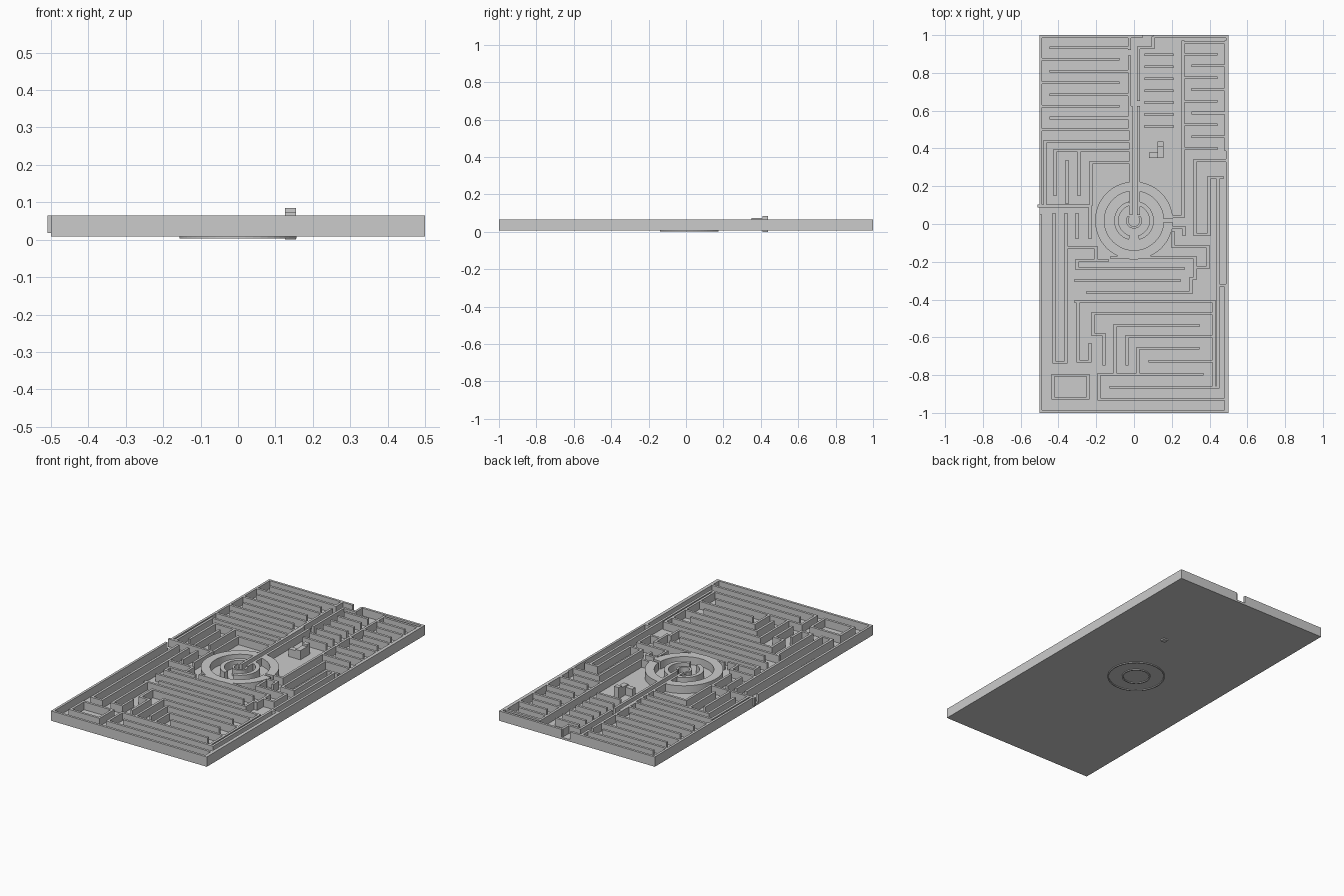
import bpy, bmesh, math

Z0, FLOOR, TOP = 0.008, 0.02, 0.065   # underside, floor level, wall top
T = 0.014                             # wall thickness
CX, CY, S = 1134, 224.5, 189          # plan-drawing centre and scale


def finish(name, bm):
    me = bpy.data.meshes.new(name)
    bm.to_mesh(me)
    bm.free()
    ob = bpy.data.objects.new(name, me)
    bpy.context.collection.objects.link(ob)
    return ob


def box(bm, x0, x1, y0, y1, z0, z1):
    vs = bmesh.ops.create_cube(bm, size=1)["verts"]
    for v in vs:
        v.co.x = x0 if v.co.x < 0 else x1
        v.co.y = y0 if v.co.y < 0 else y1
        v.co.z = z0 if v.co.z < 0 else z1


def walls(name, paths):
    """Right-angled wall runs; each path is a list of plan points."""
    bm = bmesh.new()
    h = T / 2
    for path in paths:
        pts = [((x - CX) / S, (CY - y) / S) for x, y in path]
        for (ax, ay), (bx, by) in zip(pts, pts[1:]):
            box(bm, min(ax, bx) - h, max(ax, bx) + h,
                min(ay, by) - h, max(ay, by) + h, FLOOR - 0.002, TOP)
    return finish(name, bm)


def arc_wall(name, r0, r1, a0, a1, z0=FLOOR - 0.002, z1=TOP, n=48):
    """Curved wall between two angles (degrees)."""
    bm = bmesh.new()
    rings = []
    for i in range(n + 1):
        a = math.radians(a0 + (a1 - a0) * i / n)
        rings.append([bm.verts.new((r * math.cos(a), 0.018 + r * math.sin(a), z))
                      for r, z in ((r0, z0), (r1, z0), (r1, z1), (r0, z1))])
    for p, q in zip(rings, rings[1:]):
        for k in range(4):
            j = (k + 1) % 4
            bm.faces.new((p[k], p[j], q[j], q[k]))
    bm.faces.new(rings[0])
    bm.faces.new(rings[-1])
    bmesh.ops.recalc_face_normals(bm, faces=bm.faces)
    return finish(name, bm)


# floor plate
bm = bmesh.new()
box(bm, -0.5, 0.5, -1, 1, Z0, FLOOR)
finish("floor_plate", bm)

# border with an opening at the back and one at the left
bm = bmesh.new()
for x0, x1, y0, y1 in ((-0.5, 0.5, -1, -1 + T), (0.5 - T, 0.5, -1, 1),
                       (-0.5, 0.045, 1 - T, 1), (0.1, 0.5, 1 - T, 1),
                       (-0.5, -0.5 + T, -1, 0.05), (-0.5, -0.5 + T, 0.1, 1)):
    box(bm, x0, x1, y0, y1, Z0, TOP)
finish("border", bm)

# back left switchback corridor
left = [[(1129.5, 38), (1129.5, 49)], [(1129.5, 57), (1129.5, 130)]]
for k in range(8):
    y = 48 + 11.75 * k
    a, b = (1051, 1129) if k % 2 == 0 else (1042, 1118)
    left.append([(a, y), (1129 if k == 7 else b, y)])
walls("left_switchback", left)

# back right switchback corridor
right = [[(1183, 42), (1183, 217), (1172, 217)], [(1226, 42), (1226, 150)],
         [(1183, 43), (1226, 43)]]
for k in range(9):
    y = 54.5 + 11.8 * k
    right.append([(1183, y), (1216, y)] if k % 2 == 0 else [(1193, y), (1226, y)])
walls("right_switchback", right)

# corridor from the back opening to the centre
walls("centre_corridor", [
    [(1138.5, 48), (1138.5, 100)], [(1138.5, 48), (1153, 48), (1153, 38)],
    [(1131, 108), (1131, 214)], [(1138.5, 108), (1138.5, 214)]])

# left middle walls
walls("left_middle", [
    [(1129, 142), (1045, 142), (1045, 206)],
    [(1131, 151), (1055, 151), (1055, 195)],
    [(1067, 162), (1067, 203)], [(1079, 151), (1079, 195)],
    [(1130, 163), (1091, 163), (1091, 205)],
    [(1039, 206.5), (1090, 206.5), (1090, 238)],
    [(1054, 215), (1054, 363), (1066, 363), (1066, 215)],
    [(1077, 215), (1077, 238)], [(1066, 248), (1096, 248), (1096, 258)]])

# right middle walls
walls("right_middle", [
    [(1226, 161), (1195, 161), (1195, 235), (1209, 235), (1209, 178), (1222, 178)],
    [(1218, 178), (1218, 286), (1226, 286), (1226, 410)],
    [(1172, 228), (1184, 228), (1184, 235)],
    [(1173, 233), (1173, 247), (1208, 247), (1208, 268), (1195, 268)]])

# front walls
walls("front_upper", [
    [(1107, 269), (1077, 269), (1077, 261), (1107, 261)],
    [(1112, 258), (1195, 258), (1195, 279), (1191, 279), (1191, 293)],
    [(1107, 269), (1183, 269)], [(1076, 281), (1179, 281)],
    [(1088, 293), (1191, 293)], [(1076, 302), (1214, 302), (1214, 388)],
    [(1078, 302), (1078, 362), (1090, 362), (1090, 345)],
    [(1218, 286), (1218, 388)]])
walls("front_lower", [
    [(1214, 314), (1093, 314), (1093, 335), (1104, 335), (1104, 365)],
    [(1198, 326), (1115, 326), (1115, 375)],
    [(1214, 337), (1127, 337), (1127, 365)],
    [(1198, 349), (1138, 349), (1138, 375)], [(1150, 362), (1214, 362)],
    [(1202, 375), (1099, 375), (1099, 400), (1226, 400)],
    [(1111, 388), (1218, 388)],
    [(1053, 376), (1088, 376), (1088, 399), (1053, 399), (1053, 376)]])

# round chamber: thick outer ring and two inner rings
arc_wall("outer_ring", 0.157, 0.206, 97, 357, n=56)
arc_wall("outer_ring_right", 0.157, 0.206, 3, 83, n=20)
arc_wall("middle_ring_left", 0.082, 0.105, 105, 255)
arc_wall("middle_ring_right", 0.082, 0.105, -75, 75)
arc_wall("inner_ring", 0.03, 0.042, 140, 400, n=24)

# shallow ridges on the underside
arc_wall("underside_ridge_outer", 0.15, 0.157, 0, 360, 0.003, 0.01)
arc_wall("underside_ridge_inner", 0.07, 0.078, 0, 360, 0.003, 0.01)

# plain baffles beside the centre corridor
walls("baffles", [[(1146, y), (1172, y)] for y in range(55, 139, 12)])

# small stepped marker, the highest part
bm = bmesh.new()
box(bm, 0.125, 0.155, 0.41, 0.438, 0, 0.085)
box(bm, 0.125, 0.155, 0.35, 0.41, FLOOR - 0.002, 0.073)
box(bm, 0.08, 0.125, 0.35, 0.378, FLOOR - 0.002, TOP)
finish("stepped_marker", bm)
